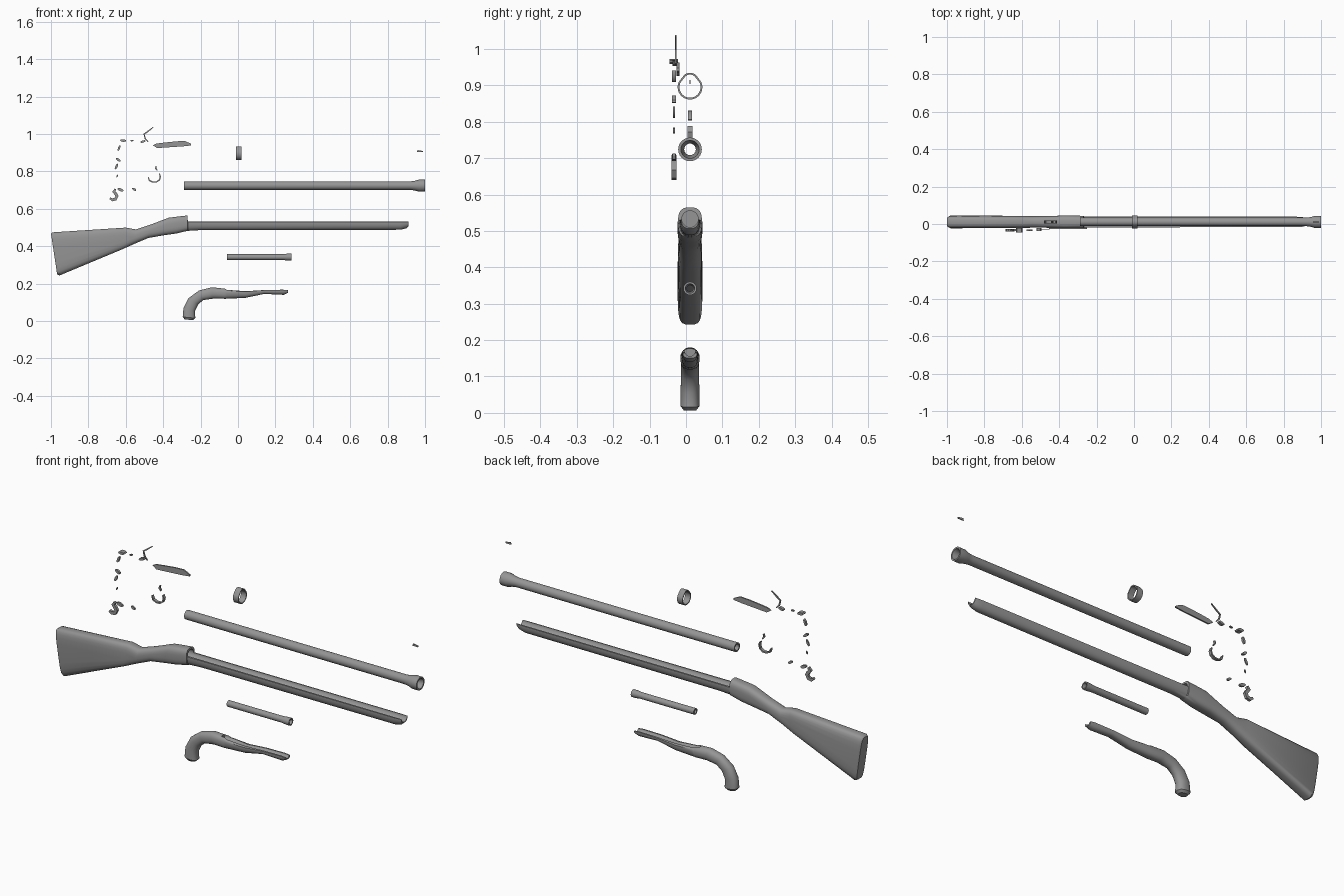
import bpy, bmesh
from math import sin, cos, pi, radians, hypot
from mathutils import Vector

cube = bpy.data.objects.get("Cube")
if cube:
    bpy.data.objects.remove(cube, do_unlink=True)

grey = bpy.data.materials.new("plain grey")
grey.use_nodes = True
grey.diffuse_color = (0.3, 0.3, 0.3, 1)
grey.node_tree.nodes["Principled BSDF"].inputs["Base Color"].default_value = (0.3, 0.3, 0.3, 1)

MID = 0.011    # centre line of the gun
LOCK = -0.033  # centre line of the lock parts


def finish(name, bm, angle=35):
    bmesh.ops.recalc_face_normals(bm, faces=bm.faces)
    mesh = bpy.data.meshes.new(name)
    bm.to_mesh(mesh)
    bm.free()
    mesh.materials.append(grey)
    ob = bpy.data.objects.new(name, mesh)
    bpy.context.collection.objects.link(ob)
    bpy.ops.object.select_all(action='DESELECT')
    ob.select_set(True)
    bpy.context.view_layer.objects.active = ob
    bpy.ops.object.shade_smooth_by_angle(angle=radians(angle))
    return ob


def bridge(bm, a, b):
    for i in range(len(a)):
        j = (i + 1) % len(a)
        bm.faces.new((a[i], a[j], b[j], b[i]))


def loft(name, stations, n=24):
    """Station: top x, top z, bottom x, bottom z, half width, widest height, roundness."""
    bm = bmesh.new()
    rings = []
    for tx, tz, bx, bz, w, c, e in stations:
        top, low, ring = Vector((tx, MID, tz)), Vector((bx, MID, bz)), []
        for i in range(n):
            a = 2 * pi * (i + 0.5) / n
            s = abs(sin(a)) ** e * (1 - c if sin(a) > 0 else -c)
            y = abs(cos(a)) ** e * (w if cos(a) > 0 else -w)
            ring.append(bm.verts.new(low.lerp(top, c + s) + Vector((0, y, 0))))
        rings.append(ring)
    for a, b in zip(rings, rings[1:]):
        bridge(bm, a, b)
    bm.faces.new(rings[0])
    bm.faces.new(rings[-1])
    return finish(name, bm)


def lathe(name, profile, z, n=24, tube=True):
    """Turn (x, radius) points about the x axis, as a tube or a capped solid."""
    bm = bmesh.new()
    rings = [[bm.verts.new((x, MID + r * cos(2 * pi * i / n), z + r * sin(2 * pi * i / n)))
              for i in range(n)] for x, r in profile]
    for a, b in zip(rings, rings[1:]):
        bridge(bm, a, b)
    if tube:
        bridge(bm, rings[-1], rings[0])
    else:
        bm.faces.new(rings[0])
        bm.faces.new(rings[-1])
    return finish(name, bm)


def plate(name, outline, y, depth):
    """Extrude an x-z outline along y."""
    bm = bmesh.new()
    a, b = [[bm.verts.new((x, y + s * depth / 2, z)) for x, z in outline] for s in (-1, 1)]
    bridge(bm, a, b)
    bm.faces.new(a)
    bm.faces.new(b)
    return finish(name, bm)


def strip(name, path, half, y, depth):
    """Give an x-z path a thickness that tapers to its ends."""
    left, right = [], []
    for i, (x, z) in enumerate(path):
        p, q = path[max(i - 1, 0)], path[min(i + 1, len(path) - 1)]
        dx, dz = q[0] - p[0], q[1] - p[1]
        k = half / hypot(dx, dz) * (0.6 if i in (0, len(path) - 1) else 1)
        left.append((x - dz * k, z + dx * k))
        right.append((x + dz * k, z - dx * k))
    return plate(name, left + right[::-1], y, depth)


def pebble(name, x, z, length, height, tilt=0, y=LOCK, depth=0.01):
    t = radians(tilt)
    pts = [(length / 2 * cos(pi * i / 4), height / 2 * sin(pi * i / 4)) for i in range(8)]
    return plate(name, [(x + u * cos(t) - v * sin(t), z + u * sin(t) + v * cos(t))
                        for u, v in pts], y, depth)


def carve(ob, cutter):
    mod = ob.modifiers.new("channel", 'BOOLEAN')
    mod.operation, mod.object, mod.solver = 'DIFFERENCE', cutter, 'EXACT'
    bpy.ops.object.select_all(action='DESELECT')
    bpy.context.view_layer.objects.active = ob
    ob.select_set(True)
    bpy.ops.object.modifier_apply(modifier=mod.name)
    bpy.data.objects.remove(cutter, do_unlink=True)
    bpy.ops.object.shade_smooth_by_angle(angle=radians(35))


# Long stock: butt, wrist, breech and channelled fore-end
stock = loft("long_stock", [
    (-1.0, .468, -.967, .25, .028, .5, .45), (-.99, .475, -.955, .243, .034, .5, .45),
    (-.60, .50, -.62, .383, .033, .5, .6), (-.545, .49, -.555, .412, .031, .5, .8),
    (-.47, .515, -.48, .444, .031, .5, .8), (-.37, .553, -.40, .458, .034, .5, .65),
    (-.33, .558, -.33, .468, .034, .5, .65), (-.27, .565, -.27, .482, .033, .5, .7),
    (-.268, .532, -.268, .482, .03, .95, .85), (-.2, .532, -.2, .486, .029, .95, .85),
    (.87, .532, .87, .488, .028, .95, .85), (.9, .532, .9, .496, .026, .95, .85),
    (.912, .532, .912, .506, .024, .95, .85)])
carve(stock, lathe("channel_cutter", [(-.31, .0225), (1.1, .0225)], .533, tube=False))

# Long barrel with flared muzzle
lathe("long_barrel", [(-.29, .0225), (.92, .0225), (.945, .026), (.968, .0325), (1.0, .0325),
                      (1.0, .025), (.955, .016), (-.29, .016)], .724)

# Pistol stock: curved grip and channelled fore-end
pistol = loft("pistol_stock", [
    (-.284, .008, -.24, .006, .017, .5, .8), (-.296, .022, -.228, .016, .026, .5, .8),
    (-.292, .07, -.229, .055, .026, .5, .9), (-.265, .122, -.212, .09, .025, .5, .9),
    (-.21, .163, -.185, .112, .025, .5, .9), (-.145, .18, -.13, .12, .026, .5, .9),
    (-.07, .176, -.07, .119, .026, .5, .8), (-.06, .168, -.06, .119, .026, .8, .8),
    (.04, .16, .04, .124, .023, .9, .8), (.14, .166, .14, .145, .022, .95, .8),
    (.24, .168, .245, .14, .021, .95, .8), (.266, .165, .266, .15, .02, .95, .8)], 20)
carve(pistol, lathe("pistol_cutter", [(-.09, .0145), (.4, .0145)], .17, 12, False))

# Pistol barrel
lathe("pistol_barrel", [(-.06, .0155), (.24, .0155), (.265, .0185), (.285, .0185),
                        (.285, .013), (.26, .009), (-.06, .009)], .342, 16)

# Barrel band: wide lower arc stepping in to a narrower upper arc
bm = bmesh.new()
rings = []
for x, inset in ((-.012, 0), (.018, 0), (.018, .005), (-.012, .005)):
    ring = []
    for i in range(36):
        a = 2 * pi * (i + 0.5) / 36
        upper = sin(a) > 0.45
        r, zc = (.0235, .911) if upper else (.034, .895)
        ring.append(bm.verts.new((x, MID + (r - inset) * cos(a), zc + (r - inset) * sin(a))))
    rings.append(ring)
for k in range(4):
    bridge(bm, rings[k], rings[(k + 1) % 4])
finish("barrel_band", bm)

# Front sight
plate("front_sight", [(.957, .903), (.988, .903), (.99, .909), (.96, .914)], MID, .004)

# Lock plate
plate("lock_plate", [(-.455, .94), (-.433, .925), (-.295, .934), (-.25, .939), (-.25, .947),
                     (-.283, .963), (-.33, .961), (-.395, .954), (-.435, .949)], -.022, .007)

# Trigger and guard
strip("trigger", [(-.437, .83), (-.44, .817), (-.432, .805)], .004, MID, .01)
strip("trigger_guard", [(-.48, .77), (-.474, .752), (-.455, .743), (-.435, .744),
                        (-.42, .755), (-.415, .772), (-.42, .788)], .0035, MID, .015)

# Cock, jaws and lock pieces
strip("cock", [(-.685, .657), (-.672, .648), (-.655, .652), (-.647, .668), (-.655, .682),
               (-.664, .692), (-.655, .706)], .008, LOCK, .013)
pebble("jaw", -.628, .702, .036, .016, -20)
pebble("flint", -.555, .704, .026, .013, -30, depth=.008)
pebble("small_screw", -.645, .776, .007, .017, -20, depth=.005)
pebble("long_screw", -.65, .826, .013, .034, -25, depth=.006)
pebble("tumbler", -.64, .862, .03, .014, -35, depth=.011)
pebble("sear", -.636, .925, .012, .034, -20, depth=.011)
pebble("pan", -.614, .965, .034, .014, -5, y=-.034, depth=.024)
pebble("bridle", -.567, .965, .018, .008, 10, depth=.008)
pebble("pan_cover", -.508, .96, .03, .013, 15, y=-.03, depth=.015)
strip("frizzen_spring", [(-.48, .958), (-.496, .975), (-.502, 1.0), (-.482, 1.014),
                         (-.453, 1.036)], .0035, -.028, .005)
